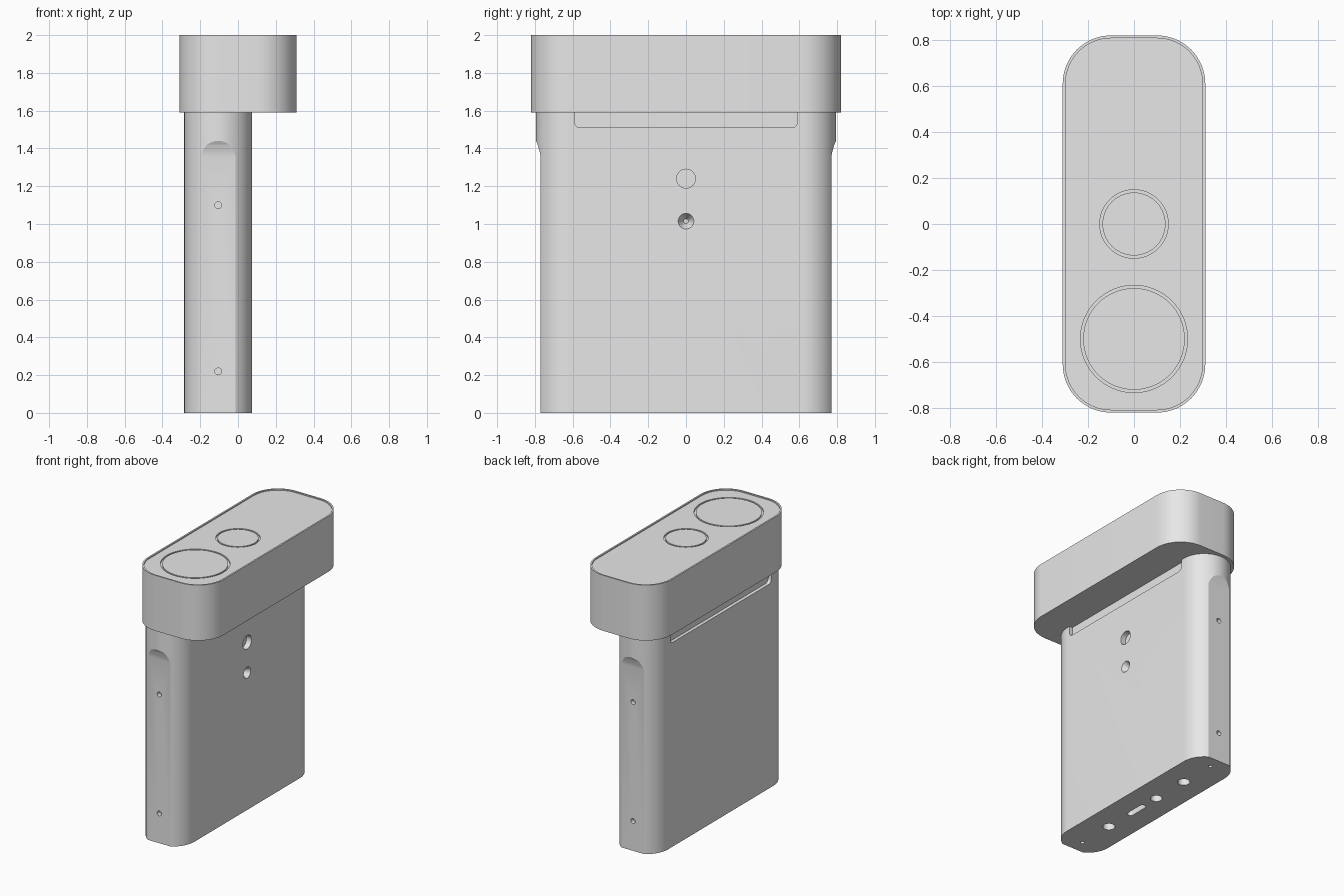
import bpy, bmesh, math

if "Cube" in bpy.data.objects:
    bpy.data.objects.remove(bpy.data.objects["Cube"], do_unlink=True)

grey = bpy.data.materials.new("plain grey")
grey.use_nodes = True
grey.diffuse_color = (0.8, 0.8, 0.8, 1)
grey.node_tree.nodes["Principled BSDF"].inputs["Base Color"].default_value = grey.diffuse_color

BODY_X = -0.105     # centre line of the thin body
BODY_R = 0.18       # half its thickness
SEAM = 1.59         # underside of the head


def rounded(cu, cv, hu, hv, r, steps=12):
    """Outline of a rectangle with round corners; equal sizes give a circle."""
    pts = []
    for k, (su, sv) in enumerate([(1, 1), (-1, 1), (-1, -1), (1, -1)]):
        for i in range(steps + 1):
            a = math.pi / 2 * (k + i / steps)
            p = (cu + su * (hu - r) + r * math.cos(a), cv + sv * (hv - r) + r * math.sin(a))
            if not pts or math.dist(p, pts[-1]) > 1e-5:
                pts.append(p)
    if math.dist(pts[0], pts[-1]) < 1e-5:
        pts.pop()
    return pts


def circle(cu, cv, r, steps=10):
    return rounded(cu, cv, r, r, r, steps)


def prism(name, outline, axis, lo, hi, taper=1.0):
    """Extrude an outline along an axis, scaling the far end by taper."""
    place = {"x": lambda u, v, w: (w, u, v),
             "y": lambda u, v, w: (u, w, v),
             "z": lambda u, v, w: (u, v, w)}[axis]
    cu = sum(p[0] for p in outline) / len(outline)
    cv = sum(p[1] for p in outline) / len(outline)
    bm = bmesh.new()
    a = [bm.verts.new(place(u, v, lo)) for u, v in outline]
    b = [bm.verts.new(place(cu + (u - cu) * taper, cv + (v - cv) * taper, hi)) for u, v in outline]
    bm.faces.new(a)
    bm.faces.new(b)
    for i in range(len(a)):
        j = (i + 1) % len(a)
        bm.faces.new((a[i], a[j], b[j], b[i]))
    bmesh.ops.recalc_face_normals(bm, faces=bm.faces)
    mesh = bpy.data.meshes.new(name)
    bm.to_mesh(mesh)
    bm.free()
    mesh.materials.append(grey)
    obj = bpy.data.objects.new(name, mesh)
    bpy.context.collection.objects.link(obj)
    return obj


def carve(obj, cutters):
    """Subtract the cutters, bake the result and remove them."""
    for c in cutters:
        c.hide_render = True
        mod = obj.modifiers.new("cut", "BOOLEAN")
        mod.operation = "DIFFERENCE"
        mod.solver = "EXACT"
        mod.object = c
    bpy.context.view_layer.update()
    baked = bpy.data.meshes.new_from_object(obj.evaluated_get(bpy.context.evaluated_depsgraph_get()))
    obj.modifiers.clear()
    obj.data = baked
    for c in cutters:
        bpy.data.objects.remove(c, do_unlink=True)


def smooth(obj):
    bpy.ops.object.select_all(action="DESELECT")
    obj.select_set(True)
    bpy.context.view_layer.objects.active = obj
    bpy.ops.object.shade_smooth_by_angle(angle=math.radians(25))


# Thin body with fully rounded ends
body = prism("body", rounded(BODY_X, 0, BODY_R, 0.795, BODY_R, 20), "z", 0, SEAM + 0.02)
cuts = []
for s in (-1, 1):
    # Flat on each end, ramping out to the full round near the top
    ramp = [(0.9, -0.1), (0.77, -0.1), (0.77, 1.36), (0.775, 1.385), (0.785, 1.42), (0.8, 1.45), (0.9, 1.45)]
    cuts.append(prism("end_flat", [(s * y, z) for y, z in ramp], "x", -0.5, 0.3))
    # Screw holes in the ends
    for z in (0.22, 1.1):
        cuts.append(prism("screw_hole", circle(BODY_X, z, 0.018, 5), "y", s * 0.74, s * 0.9))
    # Shallow recess under the head on each broad face
    face = BODY_X + s * BODY_R
    cuts.append(prism("recess", rounded(0, 1.61, 0.59, 0.1, 0.03, 6), "x", face - s * 0.025, face + s * 0.1))

# Round window and conical hole on the broad face
face = BODY_X + BODY_R
cuts.append(prism("window", circle(0, 1.24, 0.05), "x", face - 0.04, face + 0.1))
cuts.append(prism("cone_hole", circle(0, 1.015, 0.042), "x", face + 0.001, face - 0.05, 0.3))

# Sockets in the base
for y, r in [(-0.67, 0.014), (-0.39, 0.042), (0.11, 0.04), (0.4, 0.042), (0.68, 0.014)]:
    cuts.append(prism("socket", circle(BODY_X, y, r, 6), "z", -0.1, 0.06))
cuts.append(prism("slot_socket", rounded(BODY_X, -0.1, 0.022, 0.085, 0.018, 5), "z", -0.1, 0.06))
carve(body, cuts)
smooth(body)

# Wide head with a slightly sunken top
head = prism("head", rounded(0, 0, 0.31, 0.82, 0.21, 16), "z", SEAM, 2)
carve(head, [prism("top_sink", rounded(0, 0, 0.298, 0.808, 0.198, 16), "z", 1.992, 2.1)])

# Circular grooves on top
for y, r in [(-0.5, 0.233), (0, 0.149)]:
    ring = prism("groove", circle(0, y, r, 16), "z", 1.982, 2.1)
    carve(ring, [prism("groove_core", circle(0, y, r - 0.012, 16), "z", 1.9, 2.2)])
    carve(head, [ring])
smooth(head)
